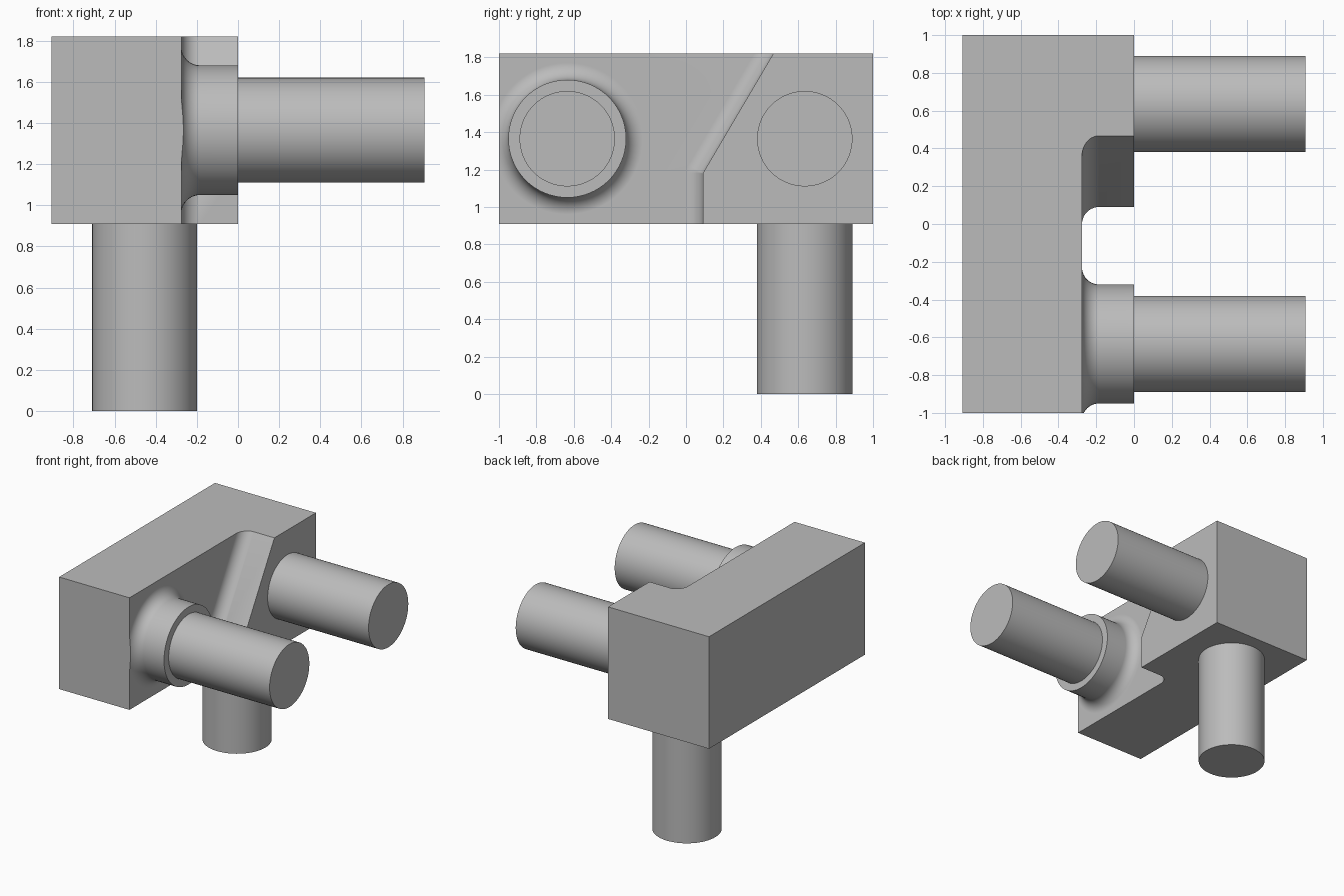
import bpy, bmesh, math
from mathutils import Matrix, Vector

cube = bpy.data.objects.get("Cube")
if cube:
    bpy.data.objects.remove(cube, do_unlink=True)

GREY = (0.5, 0.5, 0.5, 1)
grey = bpy.data.materials.new("plain grey")
grey.use_nodes = True
grey.diffuse_color = GREY
grey.node_tree.nodes["Principled BSDF"].inputs["Base Color"].default_value = GREY

# Shared dimensions
HALF_Y, BACK_X, STEP_X, FACE_X = 1.0, -0.907, -0.275, 0.0
BOTTOM, TOP = 0.91, 1.82
MID_Z, PEG_Y = 1.365, 0.635
PEG_R, BOSS_R, FILLET = 0.255, 0.315, 0.09
SINK = 0.15
STEPS = 10


def finish(name, bm):
    bmesh.ops.remove_doubles(bm, verts=bm.verts, dist=1e-5)
    bmesh.ops.recalc_face_normals(bm, faces=bm.faces)
    mesh = bpy.data.meshes.new(name)
    bm.to_mesh(mesh)
    bm.free()
    mesh.materials.append(grey)
    obj = bpy.data.objects.new(name, mesh)
    bpy.context.collection.objects.link(obj)
    return obj


def activate(obj):
    bpy.ops.object.select_all(action='DESELECT')
    obj.select_set(True)
    bpy.context.view_layer.objects.active = obj


def smooth(obj):
    activate(obj)
    bpy.ops.object.shade_smooth_by_angle(angle=math.radians(30))


def loft(rings):
    """Closed solid through rings that share a point count."""
    bm = bmesh.new()
    loops = [[bm.verts.new(p) for p in ring] for ring in rings]
    for a, b in zip(loops, loops[1:]):
        for i in range(len(a)):
            j = (i + 1) % len(a)
            bm.faces.new((a[i], a[j], b[j], b[i]))
    bm.faces.new(loops[0][::-1])
    bm.faces.new(loops[-1])
    return bm


# Depth and outward offset of the concave fillet, from inside the slab to the face
angles = [math.pi / 2 * i / STEPS for i in range(STEPS + 1)]
fillet = [(STEP_X - SINK, FILLET)]
fillet += [(STEP_X + FILLET * (1 - math.cos(a)), FILLET * (1 - math.sin(a))) for a in angles]
fillet += [(FACE_X, 0)]


# Back slab
def slab():
    bm = bmesh.new()
    bmesh.ops.create_cube(bm, size=1)
    size = Vector((STEP_X - BACK_X, 2 * HALF_Y, TOP - BOTTOM))
    centre = Vector(((STEP_X + BACK_X) / 2, 0, MID_Z))
    bmesh.ops.transform(bm, verts=bm.verts,
                        matrix=Matrix.Translation(centre) @ Matrix.Diagonal(size).to_4x4())
    return finish("body", bm)


# Raised block with a wall that is upright below and sloped above
def raised_block():
    foot_y, bend_z, top_y = 0.09, 1.18, 0.467
    slope = math.atan2(top_y - foot_y, TOP - bend_z)
    rings = []
    for x, d in fillet:
        ring = [(x, HALF_Y, BOTTOM), (x, foot_y - d, BOTTOM)]
        for i in range(7):
            a = slope * i / 6
            ring.append((x, foot_y - d * math.cos(a), bend_z + d * math.sin(a)))
        ring += [(x, top_y - d / math.cos(slope), TOP), (x, HALF_Y, TOP)]
        rings.append(ring)
    return finish("raised_block", loft(rings))


# Round boss with a flared root, trimmed flush with the front
def boss():
    sides = 64
    rings = []
    for x, d in fillet:
        turn = [2 * math.pi * i / sides for i in range(sides)]
        rings.append([(x, -PEG_Y + (BOSS_R + d) * math.cos(t),
                       MID_Z + (BOSS_R + d) * math.sin(t)) for t in turn])
    bm = loft(rings)
    cut = bmesh.ops.bisect_plane(bm, geom=bm.verts[:] + bm.edges[:] + bm.faces[:],
                                 plane_co=(0, -HALF_Y, 0), plane_no=(0, -1, 0),
                                 clear_outer=True)
    edges = [e for e in cut["geom_cut"] if isinstance(e, bmesh.types.BMEdge)]
    bmesh.ops.holes_fill(bm, edges=edges, sides=0)
    return finish("boss", bm)


# Join the slab, block and boss into one body
body = slab()
for part in (raised_block(), boss()):
    mod = body.modifiers.new("join", 'BOOLEAN')
    mod.operation, mod.solver, mod.object = 'UNION', 'EXACT', part
    activate(body)
    bpy.ops.object.modifier_apply(modifier=mod.name)
    bpy.data.objects.remove(part, do_unlink=True)
smooth(body)
weighted = body.modifiers.new("even shading", 'WEIGHTED_NORMAL')
weighted.keep_sharp = True


# Round pegs
def peg(name, start, end):
    start, end = Vector(start), Vector(end)
    axis = end - start
    bm = bmesh.new()
    bmesh.ops.create_cone(bm, cap_ends=True, segments=64, radius1=PEG_R, radius2=PEG_R,
                          depth=axis.length)
    turn = axis.to_track_quat('Z', 'Y').to_matrix().to_4x4()
    bmesh.ops.transform(bm, verts=bm.verts,
                        matrix=Matrix.Translation((start + end) / 2) @ turn)
    smooth(finish(name, bm))


for name, y in (("front_peg", -PEG_Y), ("back_peg", PEG_Y)):
    peg(name, (FACE_X - 0.02, y, MID_Z), (-BACK_X, y, MID_Z))
peg("bottom_peg", (BACK_X / 2, PEG_Y, BOTTOM + 0.02), (BACK_X / 2, PEG_Y, 0))
